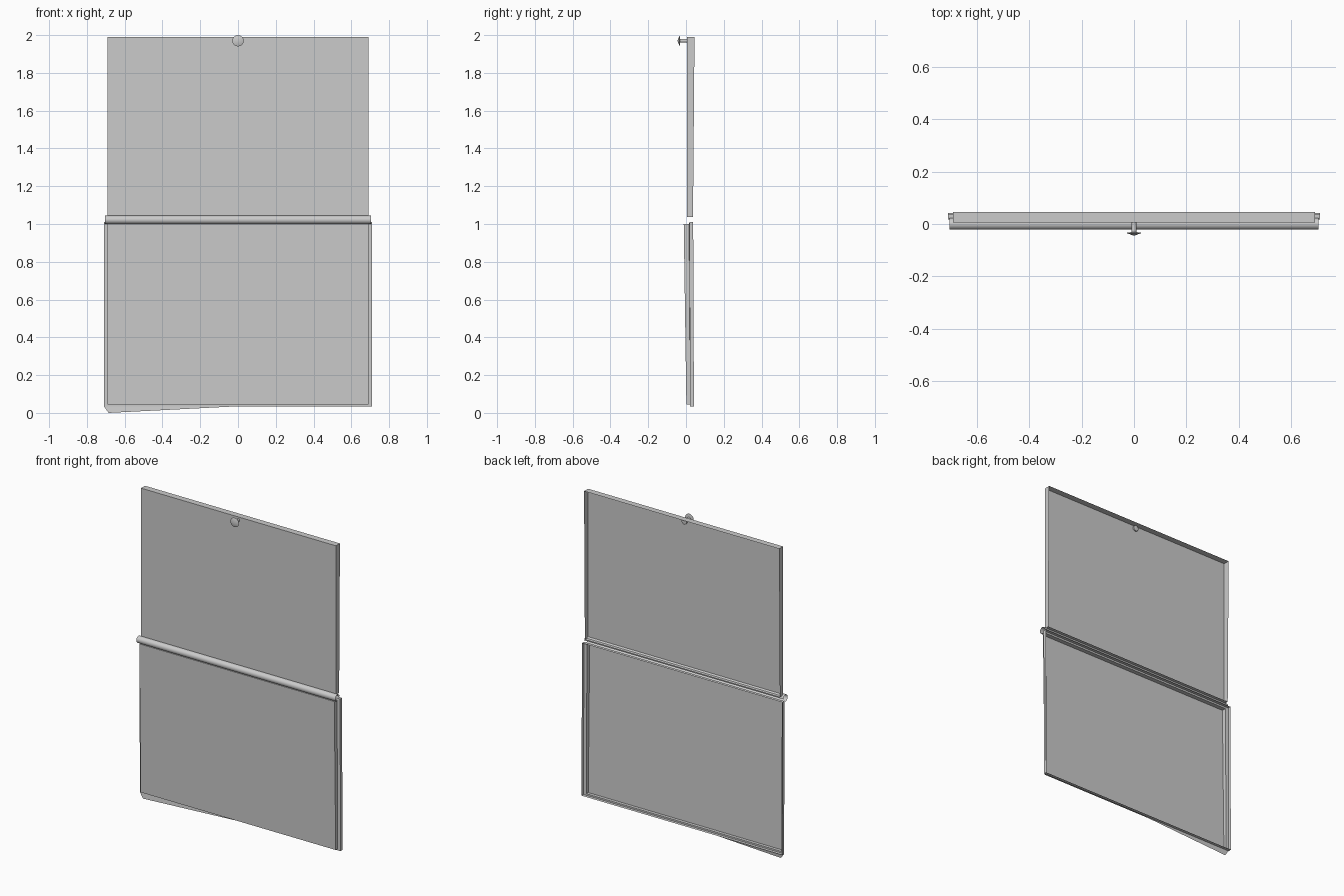
import bpy, bmesh, math

if "Cube" in bpy.data.objects:
    bpy.data.objects.remove(bpy.data.objects["Cube"])


def make(name, verts, faces, smooth=False):
    me = bpy.data.meshes.new(name)
    bm = bmesh.new()
    vs = [bm.verts.new(v) for v in verts]
    for f in faces:
        bm.faces.new([vs[i] for i in f])
    bmesh.ops.recalc_face_normals(bm, faces=bm.faces)
    bm.to_mesh(me)
    bm.free()
    ob = bpy.data.objects.new(name, me)
    bpy.context.collection.objects.link(ob)
    if smooth:
        bpy.context.view_layer.objects.active = ob
        ob.select_set(True)
        bpy.ops.object.shade_smooth_by_angle(angle=math.radians(40))
        ob.select_set(False)
    return ob


def tray(name, loops):
    # Each loop: half width, bottom z, top z, y at bottom, y at top
    verts, faces = [], [(0, 1, 2, 3)]
    for w, z0, z1, yb, yt in loops:
        verts += [(-w, yb, z0), (w, yb, z0), (w, yt, z1), (-w, yt, z1)]
    for k in range(len(loops) - 1):
        for i in range(4):
            j = (i + 1) % 4
            faces.append((4*k + i, 4*k + j, 4*k + 4 + j, 4*k + 4 + i))
    return make(name, verts, faces)


# Upper panel: sheet with flanges folded back, open at the rear
tray("upper_panel", [(0.69, 1.037, 1.99, 0.005, 0.005),
                     (0.69, 1.037, 1.99, 0.037, 0.045)])

# Lower panel: slightly tilted sheet with a stepped rim
tray("lower_panel", [(0.69, 0.045, 1.0, 0.002, -0.012),
                     (0.69, 0.045, 1.0, 0.022, 0.016),
                     (0.71, 0.035, 1.01, 0.022, 0.018),
                     (0.71, 0.035, 1.01, 0.042, 0.038)])

# Bent flap along the lower left edge
make("bent_flap", [(-0.71, 0.022, 0.035), (-0.685, 0.018, 0.0), (0.0, 0.022, 0.035)],
     [(0, 1, 2)])

# Rolled lip between the panels, open at its ends
n = 14
prof = []
for i in range(n + 1):
    a = math.radians(-90 - 270 * i / n)
    prof.append((0.0 + 0.022 * math.cos(a), 1.022 + 0.022 * math.sin(a)))
verts = [(x, y, z) for y, z in prof for x in (-0.705, 0.705)]
make("rolled_lip", verts,
     [(2*i, 2*i + 1, 2*i + 3, 2*i + 2) for i in range(n)], True)

# Knob: cone head, stem and rear nut, turned about the y axis
prof = [(0.03, -0.034), (0.01, -0.031), (0.009, 0.009), (0.018, 0.011), (0.018, 0.02)]
s = 16
verts = [(r * math.cos(2*math.pi*i/s), y, 1.97 + r * math.sin(2*math.pi*i/s))
         for r, y in prof for i in range(s)]
faces = [(k*s + i, k*s + (i+1) % s, (k+1)*s + (i+1) % s, (k+1)*s + i)
         for k in range(len(prof) - 1) for i in range(s)]
tip, end = len(verts), len(verts) + 1
verts += [(0, -0.045, 1.97), (0, 0.024, 1.97)]
last = (len(prof) - 1) * s
for i in range(s):
    j = (i + 1) % s
    faces += [(tip, j, i), (end, last + i, last + j)]
make("knob", verts, faces, True)
